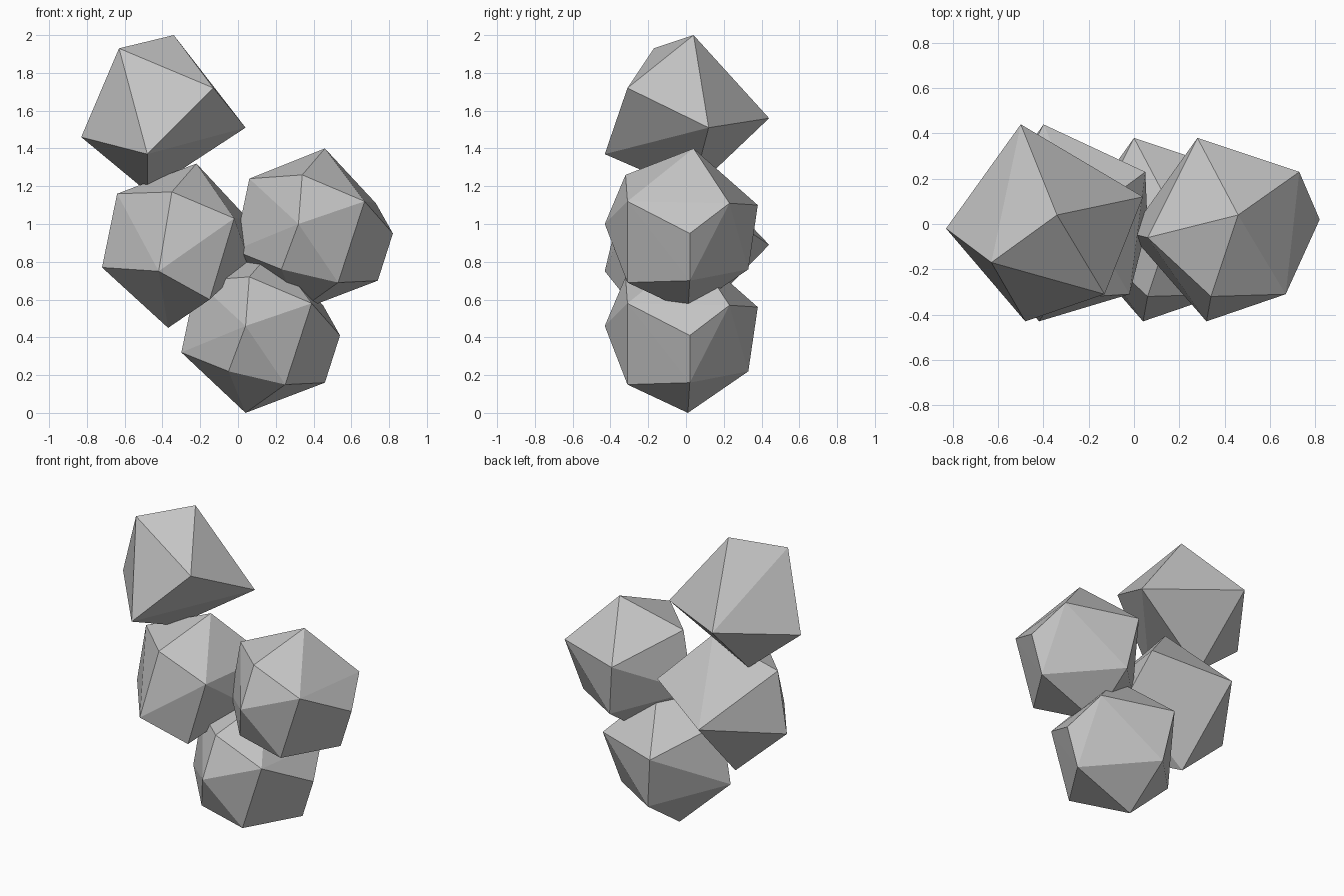
import bpy
import bmesh
from mathutils import Vector

# Remove only the default object
default_cube = bpy.data.objects.get("Cube")
if default_cube is not None:
    bpy.data.objects.remove(default_cube, do_unlink=True)


def make_material(name, colour):
    """One flat colour for viewport and render."""
    material = bpy.data.materials.new(name)
    material.use_nodes = True
    material.diffuse_color = colour
    shader = material.node_tree.nodes["Principled BSDF"]
    shader.inputs["Base Color"].default_value = colour
    return material


stone_grey = make_material("stone grey", (0.55, 0.55, 0.55, 1.0))


def make_rock(name, corners, offset=(0, 0, 0)):
    """Faceted rock: the convex hull of a few corners, given in hundredths."""
    bm = bmesh.new()
    for corner in corners:
        bm.verts.new((Vector(corner) + Vector(offset)) / 100)
    hull = bmesh.ops.convex_hull(bm, input=bm.verts[:])
    loose = {v for v in hull["geom_interior"] if isinstance(v, bmesh.types.BMVert)}
    if loose:
        bmesh.ops.delete(bm, geom=list(loose), context="VERTS")
    bmesh.ops.recalc_face_normals(bm, faces=bm.faces[:])
    for face in bm.faces:
        face.smooth = False
    mesh = bpy.data.meshes.new(name)
    bm.to_mesh(mesh)
    bm.free()
    mesh.materials.append(stone_grey)
    rock = bpy.data.objects.new(name, mesh)
    bpy.context.scene.collection.objects.link(rock)
    return rock


# Round rock, used twice: at the base and above it on the left
round_corners = [
    (18, 4, 86), (-22, -6, 70), (6, -32, 72), (39, -31, 58), (45, 23, 57),
    (54, 2, 41), (4, -43, 46), (46, 2, 16), (25, -31, 15), (-5, -31, 22),
    (-30, -4, 32), (0, 38, 56), (5, 33, 22), (4, 1, 0),
]

# Middle rock on the right side
middle_corners = [
    (-72, -3, 77), (-42, -43, 75), (-37, 1, 45), (-15, -31, 60),
    (-2, -31, 103), (6, 0, 80), (5, 23, 103), (-22, 3, 132),
    (-35, -33, 117), (-64, -5, 116), (-40, 44, 89),
]

# Sharp rock at the top
top_corners = [
    (-34, 4, 200), (-63, -17, 193), (-83, -2, 146), (-48, -43, 137),
    (-13, -31, 172), (4, 12, 151), (-50, 44, 156), (-48, 3, 117),
]

make_rock("base_rock", round_corners)
make_rock("left_rock", round_corners, offset=(28, 0, 54))
make_rock("middle_rock", middle_corners)
make_rock("top_rock", top_corners)
